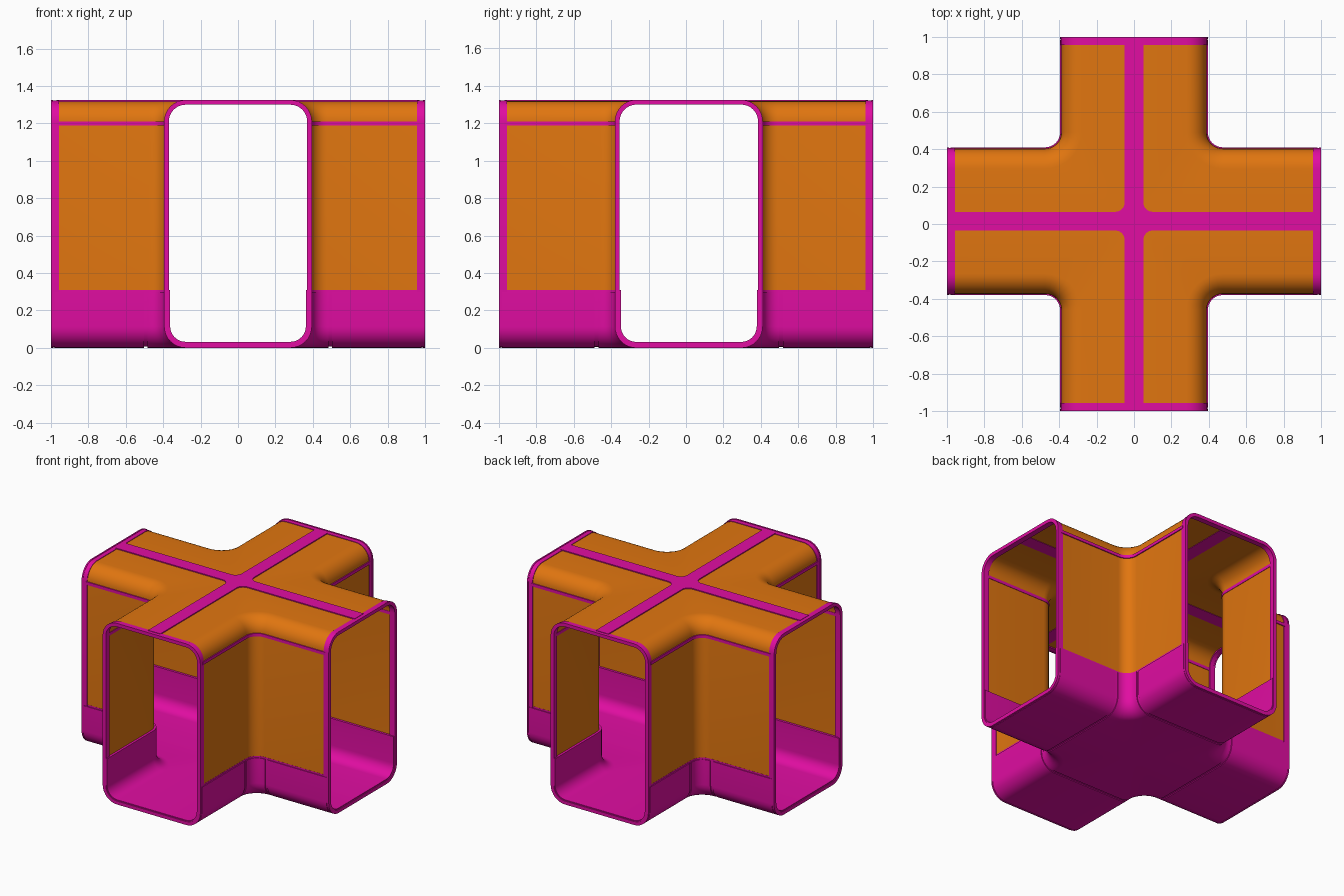
import bpy, bmesh
from math import sin, cos, pi, radians

if "Cube" in bpy.data.objects:
    bpy.data.objects.remove(bpy.data.objects["Cube"])

W, H, R = 0.395, 1.325, 0.115   # half width, height, edge radius of the tube
C = 0.475                       # where the fillet between two arms begins
RIB = 0.05                      # half width of the roof rib
SILL = 0.31                     # top of the lower hull
SHIFT = 0.015                   # crossing sits slightly behind the middle
STEPS = 8


def material(name, rgb):
    m = bpy.data.materials.new(name)
    m.use_nodes = True
    m.diffuse_color = (*rgb, 1)
    m.node_tree.nodes["Principled BSDF"].inputs["Base Color"].default_value = (*rgb, 1)
    return m


ORANGE = material("orange", (0.75, 0.18, 0.005))
MAGENTA = material("magenta", (0.75, 0.004, 0.36))


def arc(top, o):
    """Rounded edge between wall and roof or floor, offset outwards by o."""
    pts = []
    for k in range(STEPS + 1):
        a = pi / 2 * k / STEPS
        w = W - R + (R + o) * sin(a)
        z = (R + o) * cos(a)
        pts.append((w, H - R + z if top else R - z))
    return pts if top else pts[::-1]


def roof(o):
    return [(RIB, H + o)] + arc(True, o)


def floor(o):
    return arc(False, o) + [(RIB, -o), (0, -o)]


def path(w, us, corner):
    """Plan lines of one quadrant at half width w."""
    first = [(u, w) for u in us]
    last = [(w, u) for u in reversed(us)]
    if not corner:
        return [first, last]
    r = C - w if w > 0.2 else w
    fillet = []
    for k in range(STEPS + 1):
        a = pi / 2 * k / STEPS
        fillet.append((w + r - r * sin(a), w + r - r * cos(a)))
    return [first + fillet + last]


def loft(name, mat, profile, us, thickness, corner=True):
    """Sweep a profile of (half width, height) round all four quadrants."""
    bm = bmesh.new()
    for sx in (1, -1):
        for sy in (1, -1):
            rows = [path(w, us, corner) for w, z in profile]
            for s in range(len(rows[0])):
                grid = []
                for (w, z), row in zip(profile, rows):
                    line = []
                    for x, y in row[s]:
                        dy = SHIFT * (1 - max(0, (y - 0.5) / 0.5))
                        line.append(bm.verts.new((sx * x, sy * y + dy, z)))
                    grid.append(line)
                for a, b in zip(grid, grid[1:]):
                    for j in range(len(a) - 1):
                        quad = [a[j], b[j], b[j + 1], a[j + 1]]
                        bm.faces.new(quad if sx * sy > 0 else quad[::-1])
    bmesh.ops.remove_doubles(bm, verts=bm.verts, dist=0.0002)
    me = bpy.data.meshes.new(name)
    bm.to_mesh(me)
    bm.free()
    me.materials.append(mat)
    ob = bpy.data.objects.new(name, me)
    bpy.context.collection.objects.link(ob)
    mod = ob.modifiers.new("thickness", "SOLIDIFY")
    mod.thickness = thickness
    mod.offset = -1
    mod.use_even_offset = True
    bpy.ops.object.select_all(action="DESELECT")
    ob.select_set(True)
    bpy.context.view_layer.objects.active = ob
    bpy.ops.object.modifier_apply(modifier=mod.name)
    bpy.ops.object.shade_smooth_by_angle(angle=radians(35))
    return ob


# Orange roof and wall panes
g = -0.007
loft("panes", ORANGE, roof(g) + [(W + g, SILL - 0.005)], [0.97], 0.008)

# Magenta cross rib on the roof and band under the roof edge
loft("roof_rib", MAGENTA, [(0, H), (RIB, H)], [0.97], 0.018)
loft("wall_band", MAGENTA, [(W, H - R), (W, H - R - 0.022)], [0.97], 0.018)

# Lower hull with raised outer panels, parted by narrow seams
h = -0.006
loft("lower_hull", MAGENTA, [(W + h, SILL)] + floor(h), [0.995], 0.026)
panel = [(W, SILL - 0.012)] + floor(0)
loft("corner_panel", MAGENTA, panel, [0.483], 0.008)
loft("arm_panels", MAGENTA, panel, [0.982, 0.503], 0.008, corner=False)

# Frames round the four open ends
f = -0.003
ring = [(0, H + f)] + roof(f) + floor(f)
loft("end_frames", MAGENTA, ring, [0.997, 0.957], 0.02, corner=False)
rim = [(0, H)] + roof(0) + floor(0)
loft("end_rims", MAGENTA, rim, [1.0, 0.99], 0.025, corner=False)
